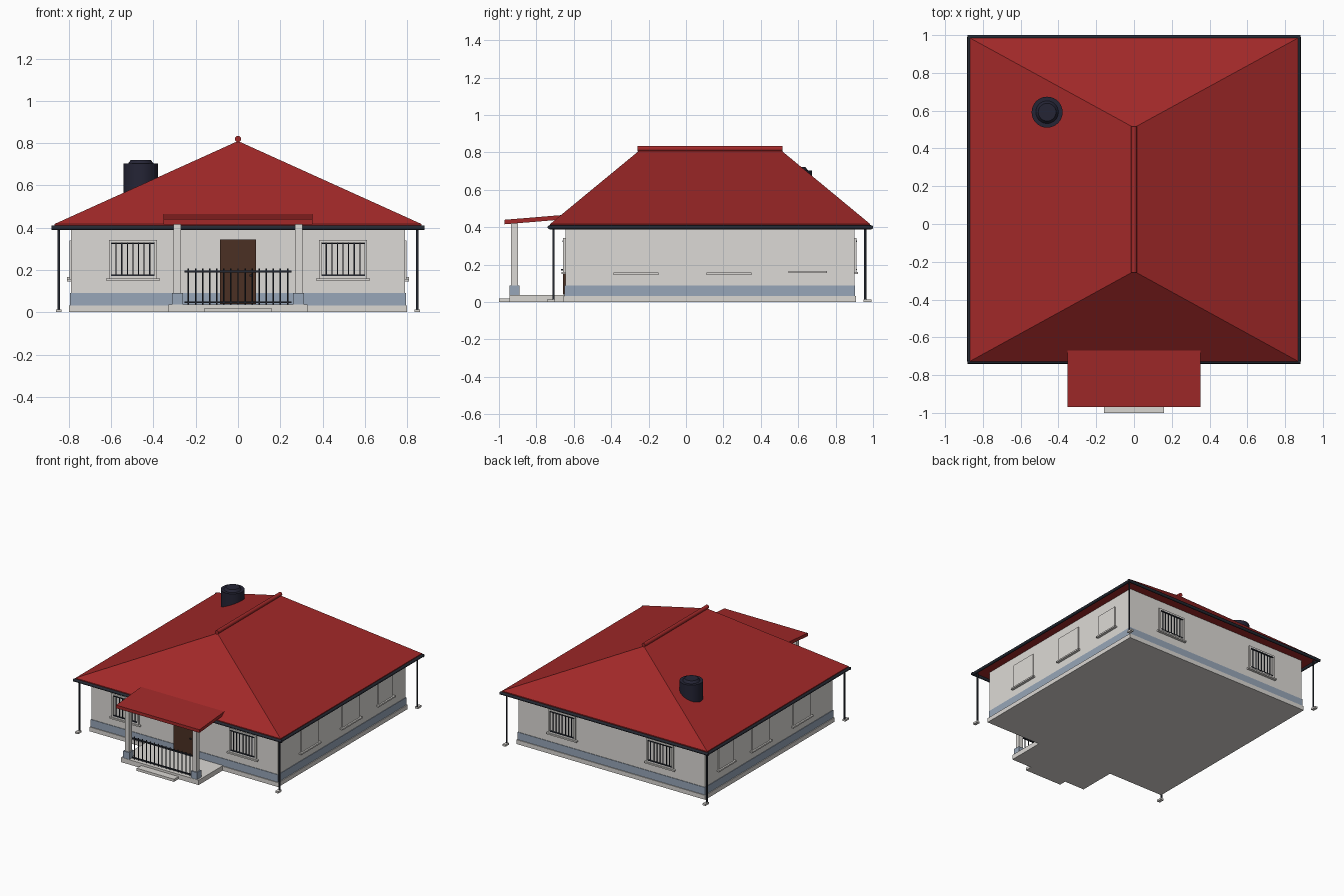
import bpy, bmesh, math
from mathutils import Matrix, Vector

cube = bpy.data.objects.get("Cube")
if cube:
    bpy.data.objects.remove(cube, do_unlink=True)


def material(name, r, g, b):
    m = bpy.data.materials.new(name)
    m.use_nodes = True
    m.diffuse_color = (r, g, b, 1)
    bsdf = next(n for n in m.node_tree.nodes if n.type == 'BSDF_PRINCIPLED')
    bsdf.inputs["Base Color"].default_value = (r, g, b, 1)
    return m


RED = material("roof_red", 0.36, 0.022, 0.022)
WALL = material("wall_white", 0.72, 0.70, 0.67)
BAND = material("plinth_blue", 0.31, 0.38, 0.48)
CONCRETE = material("concrete", 0.70, 0.68, 0.65)
WOOD = material("door_wood", 0.07, 0.03, 0.017)
METAL = material("dark_metal", 0.018, 0.022, 0.032)
TANK = material("tank_navy", 0.018, 0.018, 0.036)


def finish(name, bm, mat, matrix=None, smooth=False):
    bmesh.ops.recalc_face_normals(bm, faces=bm.faces)
    mesh = bpy.data.meshes.new(name)
    bm.to_mesh(mesh)
    bm.free()
    mesh.materials.append(mat)
    obj = bpy.data.objects.new(name, mesh)
    bpy.context.collection.objects.link(obj)
    if matrix:
        obj.matrix_world = matrix
    if smooth:
        bpy.ops.object.select_all(action='DESELECT')
        obj.select_set(True)
        bpy.context.view_layer.objects.active = obj
        bpy.ops.object.shade_smooth_by_angle(angle=math.radians(35))
    return obj


def box(name, x, y, z, mat, matrix=None):
    """Box from (min, max) pairs along each axis."""
    bm = bmesh.new()
    bmesh.ops.create_cube(bm, size=1)
    for v in bm.verts:
        v.co = [(a + b) / 2 + c * (b - a) for c, (a, b) in zip(v.co, (x, y, z))]
    return finish(name, bm, mat, matrix)


def rod(name, start, end, radius, mat, sides=12):
    """Cylinder between two points."""
    a, b = Vector(start), Vector(end)
    bm = bmesh.new()
    bmesh.ops.create_cone(bm, cap_ends=True, segments=sides, radius1=radius,
                          radius2=radius, depth=(b - a).length)
    turn = (b - a).to_track_quat('Z', 'Y').to_matrix().to_4x4()
    return finish(name, bm, mat, Matrix.Translation((a + b) / 2) @ turn, True)


# Walls, plinth band and foundation
WX, Y0, Y1 = 0.79, -0.645, 0.9
box("foundation", (-0.80, 0.80), (-0.655, 0.91), (0, 0.033), CONCRETE)
box("plinth_band", (-0.794, 0.794), (Y0 - 0.004, Y1 + 0.004), (0.033, 0.09), BAND)
box("walls", (-WX, WX), (Y0, Y1), (0.09, 0.408), WALL)

# Hipped roof with a thin eave edge and a round ridge cap
EX, EY0, EY1, EZ = 0.869, -0.727, 0.985, 0.417
bm = bmesh.new()
corners = [(-EX, EY0), (EX, EY0), (EX, EY1), (-EX, EY1)]
low = [bm.verts.new((x, y, EZ - 0.012)) for x, y in corners]
top = [bm.verts.new((x, y, EZ)) for x, y in corners]
front, back = bm.verts.new((0, -0.25, 0.81)), bm.verts.new((0, 0.51, 0.81))
bm.faces.new(low[::-1])
for i in range(4):
    j = (i + 1) % 4
    bm.faces.new((low[i], low[j], top[j], top[i]))
bm.faces.new((top[0], top[1], front))
bm.faces.new((top[1], top[2], back, front))
bm.faces.new((top[2], top[3], back))
bm.faces.new((top[3], top[0], front, back))
finish("hip_roof", bm, RED)
rod("ridge_cap", (0, -0.258, 0.82), (0, 0.515, 0.82), 0.015, RED)

# Gutters, downpipes and their shoes
GX, GY0, GY1, GZ = 0.872, -0.729, 0.989, 0.4
for y, label in ((GY0, "front"), (GY1, "back")):
    rod(label + "_gutter", (-GX - 0.01, y, GZ), (GX + 0.01, y, GZ), 0.011, METAL)
for s, label in ((1, "left"), (-1, "right")):
    rod(label + "_gutter", (s * GX, GY0, GZ), (s * GX, GY1, GZ), 0.011, METAL)
    for y, out, end in ((-0.708, -1, "front"), (0.958, 1, "back")):
        x = s * 0.848
        rod(f"{end}_{label}_downpipe", (x, y, 0.012), (x, y, GZ), 0.006, METAL)
        box(f"{end}_{label}_pipe_shoe", (x - 0.012, x + 0.012),
            sorted((y - out * 0.008, y + out * 0.034)), (0, 0.014), CONCRETE)


# Windows are built facing -y at the origin, then turned onto each wall
def window(name, place, half, z0, z1, barred):
    if barred:
        t = 0.012
        for s, side in ((-1, "right"), (1, "left")):
            box(f"{name}_{side}_jamb", sorted((s * half, s * (half - t))),
                (-0.012, 0.002), (z0, z1), WALL, place)
        box(name + "_head", (-half, half), (-0.012, 0.002), (z1 - t, z1), WALL, place)
        box(name + "_base", (-half, half), (-0.012, 0.002), (z0, z0 + t), WALL, place)
        for z in (z0 + 0.015, z1 - 0.017):
            box(name + "_rail", (-0.103, 0.103), (-0.014, -0.004),
                (z - 0.003, z + 0.003), METAL, place)
        for i in range(7):
            x = (i - 3) * 0.0265
            box(name + "_bar", (x - 0.0025, x + 0.0025), (-0.009, -0.004),
                (z0 + 0.012, z1 - 0.012), METAL, place)
    else:
        box(name + "_panel", (-half, half), (-0.008, 0.002), (z0, z1), WALL, place)
    box(name + "_sill", (-half - 0.014, half + 0.014), (-0.02, 0.002),
        (z0 - 0.011, z0), WALL, place)


def on_wall(x, y, degrees):
    return Matrix.Translation((x, y, 0)) @ Matrix.Rotation(math.radians(degrees), 4, 'Z')


for s, label in ((1, "left"), (-1, "right")):
    window(f"front_{label}_window", on_wall(s * 0.497, Y0, 0), 0.114, 0.16, 0.342, True)
    window(f"back_{label}_window", on_wall(s * 0.415, Y1, 180), 0.114, 0.16, 0.342, True)
    for y, half, z0, z1, spot in ((-0.267, 0.107, 0.157, 0.34, "front"),
                                  (0.23, 0.107, 0.157, 0.34, "middle"),
                                  (0.65, 0.089, 0.166, 0.327, "small")):
        window(f"{label}_{spot}_window", on_wall(s * WX, y, s * 90), half, z0, z1, False)

# Front door with handle
box("front_door", (-0.085, 0.085), (-0.657, Y0), (0.04, 0.343), WOOD)
box("door_handle", (0.055, 0.068), (-0.667, -0.655), (0.17, 0.178), METAL)

# Porch slab, step and columns
box("porch_slab", (-0.328, 0.328), (-0.945, -0.65), (0, 0.037), CONCRETE)
box("porch_step", (-0.158, 0.158), (-1, -0.94), (0, 0.02), CONCRETE)
CY = -0.917
for s, label in ((1, "left"), (-1, "right")):
    for part, r, z, mat in (("column", 0.018, (0.037, 0.428), WALL),
                            ("column_base", 0.026, (0.037, 0.09), BAND)):
        box(f"{label}_{part}", (s * 0.287 - r, s * 0.287 + r), (CY - r, CY + r), z, mat)

# Porch roof: a thin slab leaning back on the main roof
bm = bmesh.new()
bmesh.ops.create_cube(bm, size=1)
for v in bm.verts:
    v.co.x *= 0.706
    rise = 0.025 if v.co.y > 0 else 0
    v.co.z = 0.428 + v.co.z * 0.024 + rise
    v.co.y = -0.818 + v.co.y * 0.304
finish("porch_roof", bm, RED)

# Porch railing
box("railing_top", (-0.252, 0.252), (CY - 0.006, CY + 0.006), (0.189, 0.198), METAL)
box("railing_bottom", (-0.252, 0.252), (CY - 0.005, CY + 0.005), (0.043, 0.051), METAL)
for i in range(15):
    x = (i - 7) * 0.0335
    rod("baluster", (x, CY, 0.037), (x, CY, 0.208), 0.0035, METAL, 8)

# Water tank turned from a profile
bm = bmesh.new()
profile = [(0, 0.52), (0.082, 0.52), (0.082, 0.704), (0.06, 0.704),
           (0.047, 0.721), (0, 0.721)]
verts = [bm.verts.new((r, 0, z)) for r, z in profile]
edges = [bm.edges.new(pair) for pair in zip(verts, verts[1:])]
bmesh.ops.spin(bm, geom=verts + edges, cent=(0, 0, 0), axis=(0, 0, 1),
               angle=math.tau, steps=32)
bmesh.ops.remove_doubles(bm, verts=bm.verts, dist=0.0001)
finish("water_tank", bm, TANK, Matrix.Translation((-0.46, 0.592, 0)), True)
